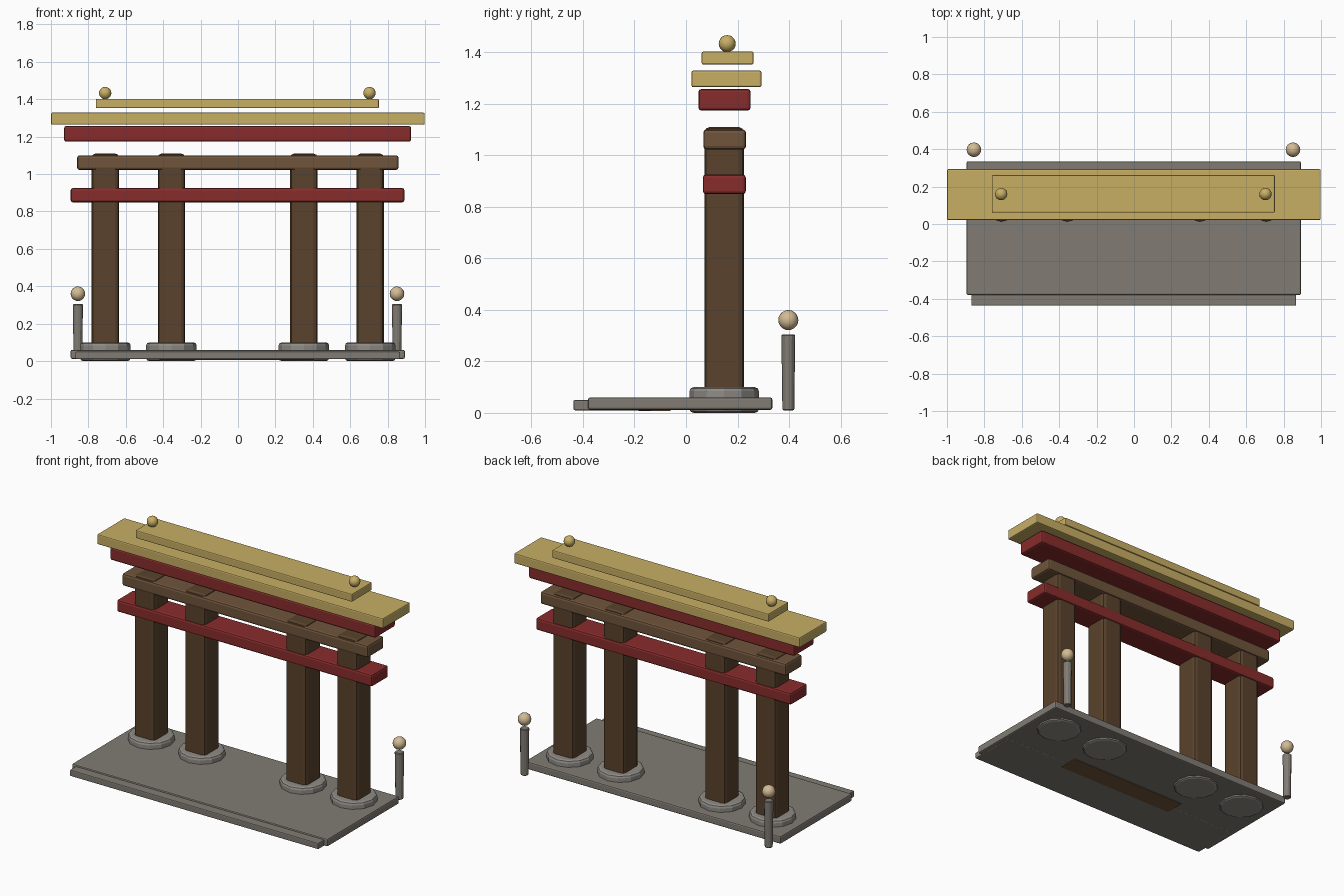
import bpy
from math import radians

if "Cube" in bpy.data.objects:
    bpy.data.objects.remove(bpy.data.objects["Cube"])


def mat(name, r, g, b):
    m = bpy.data.materials.new(name)
    m.diffuse_color = (r, g, b, 1)
    m.use_nodes = True
    m.node_tree.nodes["Principled BSDF"].inputs["Base Color"].default_value = m.diffuse_color
    return m


RED = mat("red_paint", 0.25, 0.025, 0.025)
WOOD = mat("dark_wood", 0.10, 0.055, 0.025)
BEAM = mat("beam_wood", 0.16, 0.09, 0.045)
GOLD = mat("gold", 0.58, 0.43, 0.13)
LAMP = mat("lamp_cream", 0.65, 0.50, 0.30)
STONE = mat("stone", 0.22, 0.20, 0.175)
PAD = mat("pad_stone", 0.28, 0.265, 0.24)


def finish(name, material, bevel=0, segments=2):
    o = bpy.context.object
    o.name = name
    o.data.materials.append(material)
    if bevel:
        bpy.ops.object.transform_apply(location=False, rotation=False, scale=True)
        b = o.modifiers.new("bevel", "BEVEL")
        b.width, b.segments = bevel, segments
        b.limit_method = "ANGLE"
        b.angle_limit = radians(40)
    return o


def box(name, x, y, z, material, bevel):
    """Bevelled box from (min, max) ranges."""
    bpy.ops.mesh.primitive_cube_add(size=1, location=[sum(r) / 2 for r in (x, y, z)])
    bpy.context.object.scale = [r[1] - r[0] for r in (x, y, z)]
    return finish(name, material, bevel)


def ball(name, loc, radius, material):
    bpy.ops.mesh.primitive_uv_sphere_add(segments=16, ring_count=10, radius=radius, location=loc)
    bpy.ops.object.shade_smooth_by_angle(angle=radians(40))
    return finish(name, material)


# Stone platform, front step and inlay under it
box("platform", (-0.895, 0.892), (-0.38, 0.335), (0.012, 0.06), STONE, 0.008)
box("front_step", (-0.87, 0.867), (-0.437, -0.13), (0.01, 0.05), STONE, 0.006)
box("underside_inlay", (-0.42, 0.41), (-0.185, -0.06), (0.007, 0.03), BEAM, 0.002)

# Four pillars on round stone pads
for i, x in enumerate((-0.709, -0.356, 0.352, 0.707), 1):
    bpy.ops.mesh.primitive_cylinder_add(vertices=12, radius=0.135, depth=0.1,
                                        location=(x, 0.148, 0.05))
    finish(f"pillar_pad_{i}", PAD, 0.016)
    box(f"pillar_{i}", (x - 0.073, x + 0.073), (0.071, 0.225), (0.02, 1.11), WOOD, 0.022)

# Tie beams and roof
box("lower_tie_beam", (-0.895, 0.89), (0.065, 0.232), (0.849, 0.925), RED, 0.012)
box("pillar_head_beam", (-0.86, 0.858), (0.067, 0.233), (1.022, 1.10), BEAM, 0.013)
box("upper_lintel", (-0.93, 0.926), (0.048, 0.251), (1.173, 1.257), RED, 0.012)
box("roof_board", (-1.0, 0.998), (0.021, 0.293), (1.264, 1.328), GOLD, 0.007)
box("roof_ridge", (-0.76, 0.753), (0.061, 0.262), (1.352, 1.402), GOLD, 0.006)

# Ridge finials and rear lantern posts
for side, xf, xp in (("left", -0.71, -0.856), ("right", 0.703, 0.85)):
    ball(f"ridge_finial_{side}", (xf, 0.16, 1.433), 0.033, GOLD)
    bpy.ops.mesh.primitive_cone_add(vertices=12, radius1=0.023, radius2=0.027, depth=0.295,
                                    location=(xp, 0.397, 0.1575))
    finish(f"lantern_post_{side}", STONE, 0.004, 1)
    ball(f"lantern_globe_{side}", (xp, 0.397, 0.36), 0.039, LAMP)
